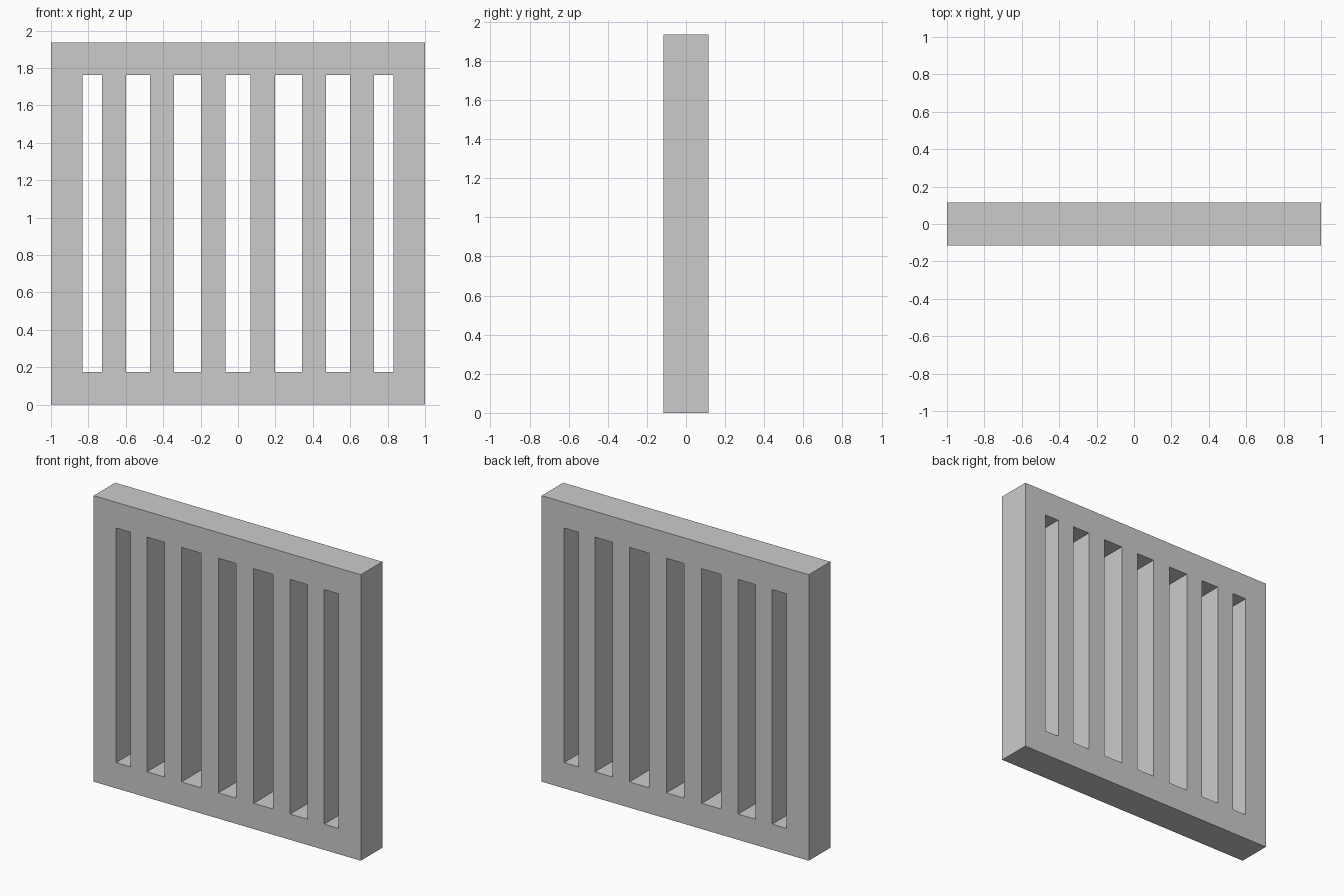
import bpy, bmesh

if "Cube" in bpy.data.objects:
    bpy.data.objects.remove(bpy.data.objects["Cube"])

HALF_DEPTH = 0.115
HEIGHT = 1.936
RAIL = 0.174

# Slot and bar boundaries on the right half, mirrored to the left
right = [0.066, 0.198, 0.343, 0.471, 0.600, 0.726, 0.832, 1.0]
xs = [-x for x in reversed(right)] + right
zs = [0, RAIL, HEIGHT - RAIL, HEIGHT]

# Front face: a grid of cells, leaving out every second middle cell as a slot
bm = bmesh.new()
grid = [[bm.verts.new((x, -HALF_DEPTH, z)) for z in zs] for x in xs]
for i in range(len(xs) - 1):
    for j in range(len(zs) - 1):
        if j == 1 and i % 2 == 1:
            continue
        bm.faces.new((grid[i][j], grid[i + 1][j], grid[i + 1][j + 1], grid[i][j + 1]))

# Thickness: extrude the face to the back, keeping the front
ext = bmesh.ops.extrude_face_region(bm, geom=bm.faces[:], use_keep_orig=True)
back = [g for g in ext["geom"] if isinstance(g, bmesh.types.BMVert)]
bmesh.ops.translate(bm, verts=back, vec=(0, 2 * HALF_DEPTH, 0))
bmesh.ops.recalc_face_normals(bm, faces=bm.faces[:])

mesh = bpy.data.meshes.new("barred_grate")
bm.to_mesh(mesh)
bm.free()
bpy.context.collection.objects.link(bpy.data.objects.new("barred_grate", mesh))
